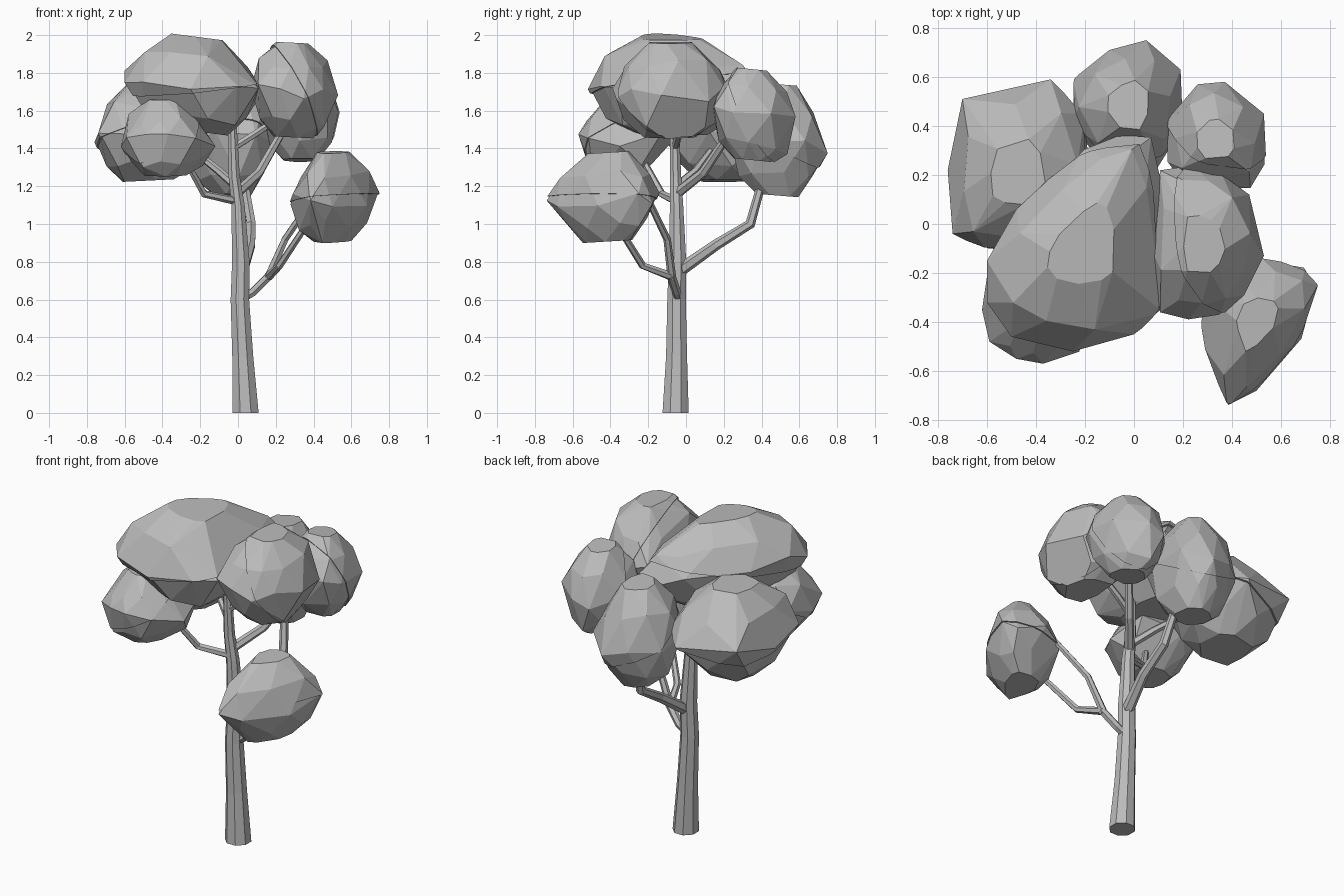
import bpy, bmesh, math, random
from mathutils import Vector

random.seed(5)

cube = bpy.data.objects.get("Cube")
if cube:
    bpy.data.objects.remove(cube)

# One plain grey for the whole tree
grey = bpy.data.materials.new("plain grey")
grey.use_nodes = True
colour = (0.5, 0.5, 0.5, 1)
grey.diffuse_color = colour
grey.node_tree.nodes["Principled BSDF"].inputs["Base Color"].default_value = colour


def finish(name, bm):
    bmesh.ops.recalc_face_normals(bm, faces=bm.faces[:])
    mesh = bpy.data.meshes.new(name)
    bm.to_mesh(mesh)
    bm.free()
    mesh.materials.append(grey)
    obj = bpy.data.objects.new(name, mesh)
    bpy.context.collection.objects.link(obj)


def limb(name, path, sides):
    """Faceted tapering tube; path holds (x, y, z, radius)."""
    bm = bmesh.new()
    pts = [Vector(p[:3]) for p in path]
    rings = []
    for i, p in enumerate(pts):
        before, after = pts[max(i - 1, 0)], pts[min(i + 1, len(pts) - 1)]
        axis = (after - before).normalized()
        if p.z == 0:
            axis = Vector((0, 0, 1))
        turn = Vector((0, 0, 1)).rotation_difference(axis)
        ring = []
        for k in range(sides):
            a = math.tau * (k + 0.5) / sides
            ring.append(bm.verts.new(
                p + turn @ Vector((math.cos(a), math.sin(a), 0)) * path[i][3]))
        rings.append(ring)
    for low, high in zip(rings, rings[1:]):
        for k in range(sides):
            n = (k + 1) % sides
            bm.faces.new((low[k], low[n], high[n], high[k]))
    bm.faces.new(rings[0])
    bm.faces.new(rings[-1])
    finish(name, bm)


def hull(points):
    bm = bmesh.new()
    for p in points:
        bm.verts.new(p)
    out = bmesh.ops.convex_hull(bm, input=bm.verts[:])
    loose = {g for g in out["geom_interior"] + out["geom_unused"]
             if isinstance(g, bmesh.types.BMVert)}
    bmesh.ops.delete(bm, geom=list(loose), context="VERTS")
    bmesh.ops.dissolve_limit(bm, angle_limit=math.radians(8),
                             verts=bm.verts[:], edges=bm.edges[:])
    return bm


# Side profile shared by the clumps: (height fraction, share of the outline)
PROFILE = [(0, 0.45), (0.2, 0.82), (0.48, 1), (0.76, 0.82), (1, 0.36)]


def foliage(name, low, high, slope, tilt, outline):
    """Faceted clump grown from its plan outline, with a raised shell as ledge."""
    centre = Vector((0, 0))
    for p in outline:
        centre += Vector(p) / len(outline)
    pts = []
    for level, (t, share) in enumerate(PROFILE):
        for k, p in enumerate(outline):
            spot = Vector(p)
            if level % 2:
                spot = spot * 0.6 + Vector(outline[k - 1]) * 0.4
            jitter = 1 if share == 1 else random.uniform(0.94, 1.06)
            offset = (spot - centre) * share * jitter
            z = low + (high - low) * t + offset.dot(Vector(slope))
            if 0 < t < 1:
                z += random.uniform(-0.04, 0.04)
            pts.append(Vector((centre.x + offset.x, centre.y + offset.y, z)))
    mid = Vector((centre.x, centre.y, (low + high) / 2))
    # slightly smaller core
    finish(name + "_core", hull([mid + (p - mid) * 0.965 for p in pts]))
    # overlapping shell on one side of a tilted plane
    shell = hull(pts)
    bmesh.ops.bisect_plane(shell, geom=shell.verts[:] + shell.edges[:] + shell.faces[:],
                           plane_co=mid, plane_no=Vector(tilt).normalized(),
                           clear_inner=True)
    bmesh.ops.holes_fill(shell, edges=[e for e in shell.edges if e.is_boundary])
    finish(name + "_shell", shell)


# Trunk
limb("trunk", [(0.04, -0.055, 0, 0.075), (0.025, -0.05, 0.3, 0.06),
               (0.01, -0.05, 0.6, 0.053), (0.015, -0.045, 0.8, 0.05),
               (0, -0.05, 1.1, 0.038), (-0.02, -0.055, 1.25, 0.032),
               (-0.03, -0.06, 1.52, 0.025)], 8)

# Branches
branches = {
    "low_branch": [(0.03, -0.045, 0.61, 0.024), (0.08, -0.05, 0.64, 0.024),
                   (0.17, -0.08, 0.73, 0.024)],
    "low_branch_front_fork": [(0.16, -0.07, 0.72, 0.023), (0.22, -0.23, 0.78, 0.02),
                              (0.38, -0.38, 1.02, 0.017)],
    "low_branch_upper_fork": [(0.16, -0.075, 0.72, 0.023), (0.25, -0.1, 0.92, 0.02),
                              (0.42, -0.22, 1.17, 0.017)],
    "rear_branch": [(0.02, -0.04, 0.75, 0.035), (0.065, 0.16, 0.89, 0.029),
                    (0.07, 0.34, 1.0, 0.027), (0.03, 0.41, 1.25, 0.022)],
    "left_clump_branch": [(0, -0.05, 1.12, 0.023), (-0.18, -0.13, 1.16, 0.021),
                          (-0.29, -0.24, 1.36, 0.017)],
    "side_rear_branch": [(-0.01, -0.05, 1.16, 0.028), (0.11, 0.09, 1.27, 0.025),
                         (0.23, 0.23, 1.48, 0.021)],
    "side_top_branch": [(-0.03, -0.06, 1.4, 0.02), (0.08, -0.04, 1.47, 0.02),
                        (0.2, -0.03, 1.55, 0.018)],
    "far_side_branch": [(-0.01, -0.05, 1.2, 0.024), (-0.1, 0.05, 1.28, 0.022),
                        (-0.25, 0.14, 1.4, 0.018)],
}
for name, path in branches.items():
    limb(name, path, 6)

# Foliage clumps: bottom, top, rim slope, ledge direction, plan outline
foliage("crown_top", 1.48, 1.99, (-0.13, 0), (-0.1, -0.1, 1),
        [(-0.6, -0.15), (-0.48, 0.06), (-0.2, 0.32), (-0.05, 0.38), (0.08, 0.37),
         (0.14, 0.1), (0.12, -0.36), (0, -0.45), (-0.25, -0.52), (-0.5, -0.46), (-0.6, -0.32)])
foliage("crown_side", 1.45, 1.96, (-0.05, 0), (0.8, 0.2, 0.4),
        [(0.1, 0.23), (0.23, 0.25), (0.36, 0.2), (0.47, 0.12), (0.53, -0.13),
         (0.45, -0.29), (0.35, -0.38), (0.22, -0.4), (0.1, -0.37), (0.06, -0.1)])
foliage("side_rear", 1.33, 1.82, (0, -0.1), (0.3, 1, 0.5),
        [(0.13, 0.42), (0.26, 0.57), (0.37, 0.58), (0.53, 0.45), (0.54, 0.24),
         (0.48, 0.14), (0.22, 0.13), (0.13, 0.25)])
foliage("rear", 1.14, 1.74, (0, -0.08), (0.2, 0.6, 1),
        [(0.05, 0.75), (-0.1, 0.71), (-0.25, 0.59), (-0.26, 0.4), (-0.12, 0.22),
         (0.1, 0.22), (0.2, 0.38), (0.19, 0.63)])
foliage("far_side", 1.22, 1.75, (0.05, 0), (-0.3, 0.2, 1),
        [(-0.76, 0.22), (-0.7, 0.51), (-0.34, 0.59), (-0.2, 0.45), (-0.15, 0.12),
         (-0.38, -0.13), (-0.6, -0.11), (-0.74, -0.04)])
foliage("front_low", 1.25, 1.66, (0, 0.05), (-0.4, -0.4, 0.8),
        [(-0.62, -0.35), (-0.59, -0.48), (-0.48, -0.55), (-0.37, -0.57), (-0.22, -0.52),
         (-0.11, -0.35), (-0.16, -0.12), (-0.42, -0.06), (-0.59, -0.15)])
foliage("lone", 0.9, 1.38, (0, 0.06), (-0.1, 0.05, 1),
        [(0.75, -0.25), (0.7, -0.17), (0.52, -0.14), (0.36, -0.2), (0.27, -0.39),
         (0.29, -0.51), (0.38, -0.75), (0.5, -0.69), (0.69, -0.47)])
